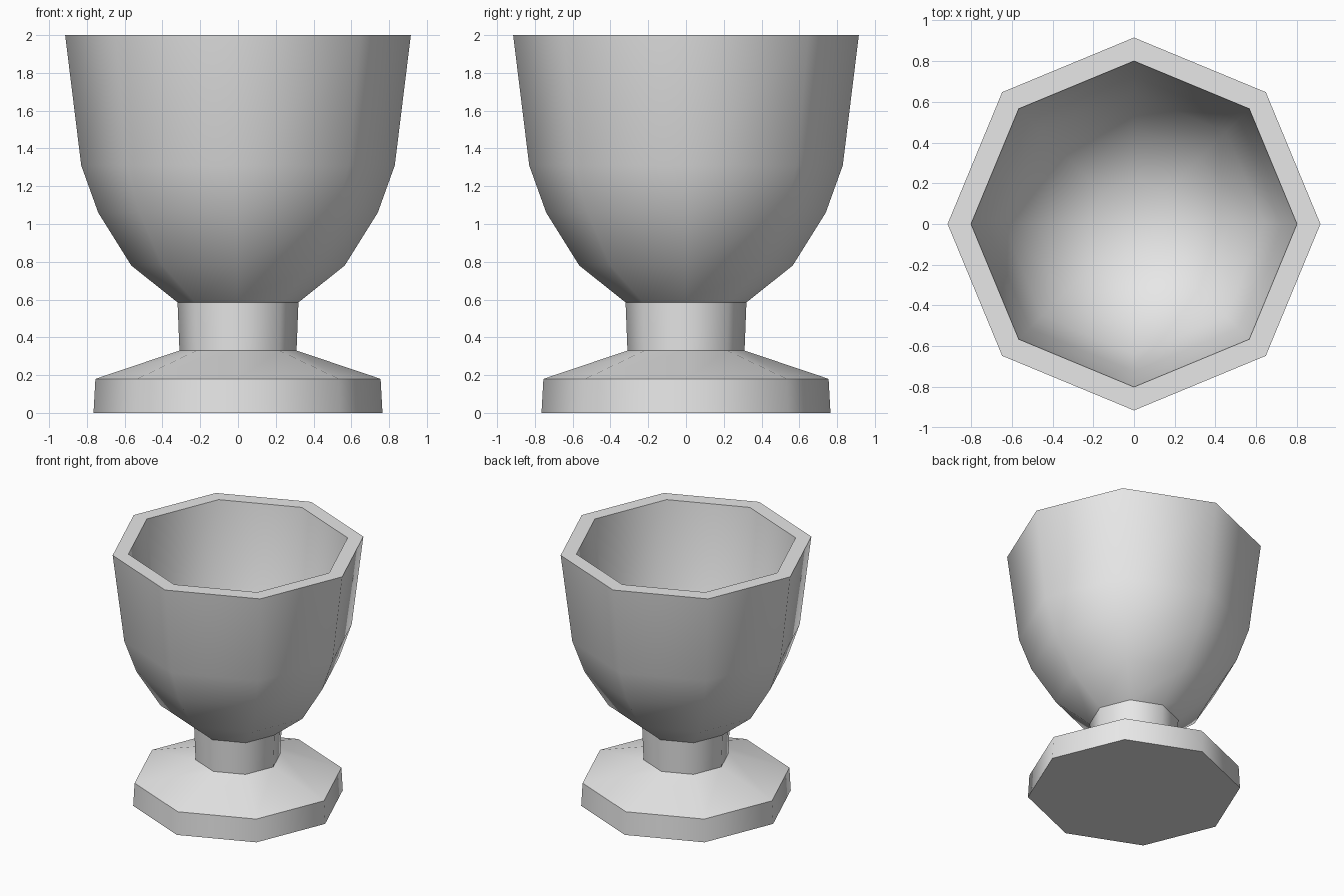
import bpy, bmesh, math

if "Cube" in bpy.data.objects:
    bpy.data.objects.remove(bpy.data.objects["Cube"])

SIDES = 8

# One grey material for the whole goblet
grey = bpy.data.materials.new("light grey")
grey.diffuse_color = (0.8, 0.8, 0.8, 1.0)
grey.use_nodes = True
grey.node_tree.nodes["Principled BSDF"].inputs["Base Color"].default_value = grey.diffuse_color

# Profile (radius, height): foot, stem, outer bowl, rim, inner bowl
profile = [
    (0.765, 0.0), (0.755, 0.18), (0.31, 0.33), (0.32, 0.585),
    (0.565, 0.78), (0.74, 1.06), (0.83, 1.31), (0.915, 2.0),
    (0.80, 2.0), (0.725, 1.35), (0.64, 1.12), (0.47, 0.88), (0.22, 0.73),
]


def lathe(name, points):
    """Spin a profile into an eight-sided closed solid."""
    bm = bmesh.new()
    rings = []
    for r, z in points:
        rings.append([bm.verts.new((r * math.cos(math.tau * i / SIDES),
                                    r * math.sin(math.tau * i / SIDES), z))
                      for i in range(SIDES)])
    for a, b in zip(rings, rings[1:]):
        for i in range(SIDES):
            j = (i + 1) % SIDES
            bm.faces.new((a[i], a[j], b[j], b[i]))
    bm.faces.new(rings[0][::-1])   # underside
    bm.faces.new(rings[-1])        # bowl floor
    bmesh.ops.recalc_face_normals(bm, faces=bm.faces)
    mesh = bpy.data.meshes.new(name)
    bm.to_mesh(mesh)
    bm.free()
    mesh.materials.append(grey)
    obj = bpy.data.objects.new(name, mesh)
    bpy.context.collection.objects.link(obj)
    return obj


goblet = lathe("goblet", profile)

# Smooth around the sides, sharp at rim, stem and foot
bpy.context.view_layer.objects.active = goblet
goblet.select_set(True)
bpy.ops.object.shade_smooth_by_angle(angle=math.radians(46))
